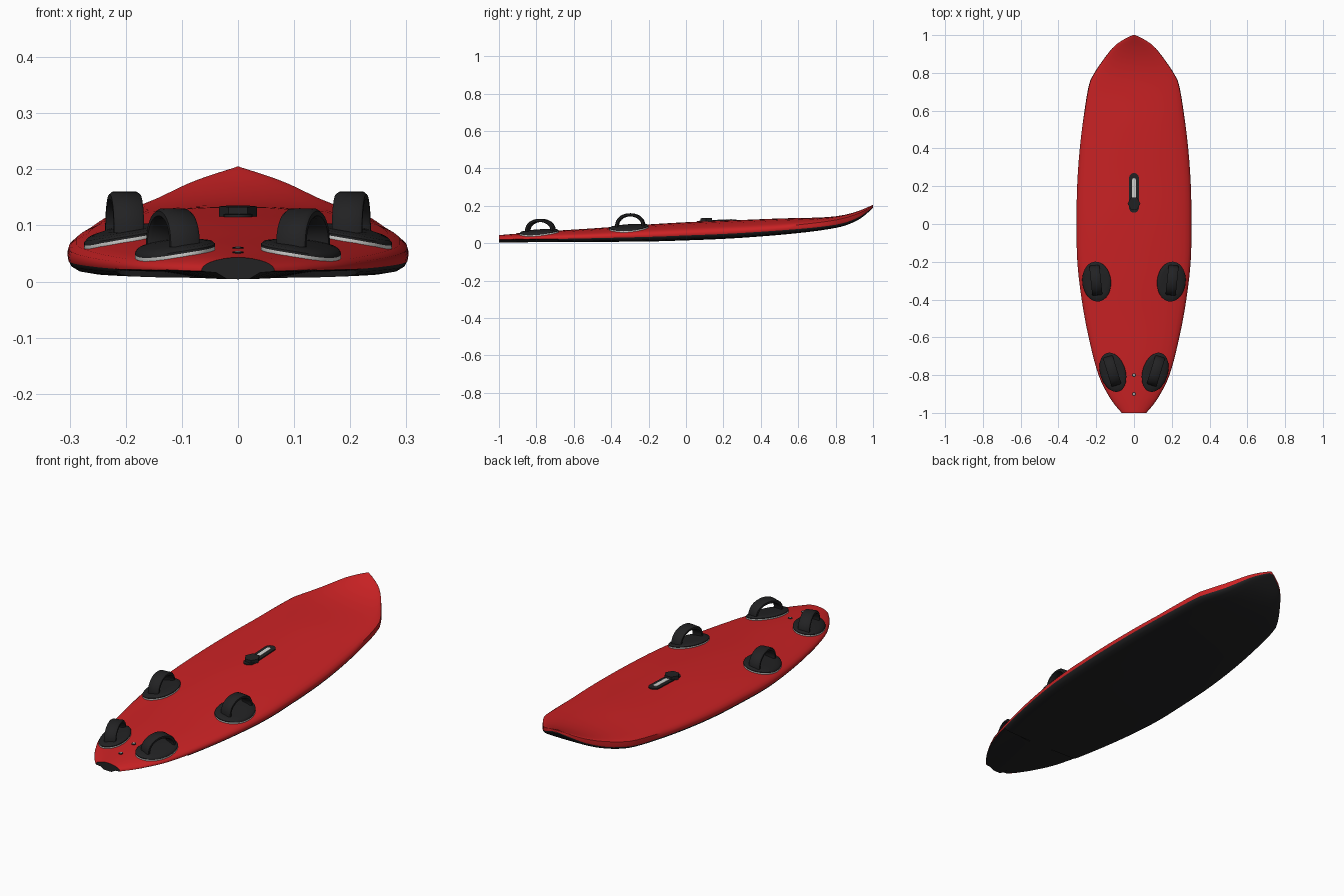
import bpy, bmesh, math
from mathutils import Vector
from mathutils.bvhtree import BVHTree

if "Cube" in bpy.data.objects:
    bpy.data.objects.remove(bpy.data.objects["Cube"])


def material(name, rgb):
    m = bpy.data.materials.new(name)
    m.diffuse_color = (*rgb, 1)
    m.use_nodes = True
    m.node_tree.nodes["Principled BSDF"].inputs["Base Color"].default_value = m.diffuse_color
    return m


RED = material("red", (0.60, 0.016, 0.018))
BLACK = material("black", (0.016, 0.016, 0.017))
WHITE = material("white", (0.65, 0.65, 0.63))


def finish(name, bm, mats, angle=40):
    bmesh.ops.recalc_face_normals(bm, faces=bm.faces)
    me = bpy.data.meshes.new(name)
    bm.to_mesh(me)
    bm.free()
    ob = bpy.data.objects.new(name, me)
    bpy.context.collection.objects.link(ob)
    for m in mats:
        me.materials.append(m)
    bpy.ops.object.select_all(action='DESELECT')
    ob.select_set(True)
    bpy.context.view_layer.objects.active = ob
    bpy.ops.object.shade_smooth_by_angle(angle=math.radians(angle))
    return ob


def curve(points, t):
    """Smooth curve value at t through (t, value) points."""
    n = len(points)

    def slope(i):
        a, b = points[max(i - 1, 0)], points[min(i + 1, n - 1)]
        return (b[1] - a[1]) / (b[0] - a[0])
    for i in range(n - 1):
        (t0, v0), (t1, v1) = points[i], points[i + 1]
        if t <= t1 or i == n - 2:
            h = t1 - t0
            u = (t - t0) / h
            return ((2*u**3 - 3*u*u + 1) * v0 + (u**3 - 2*u*u + u) * h * slope(i)
                    + (3*u*u - 2*u**3) * v1 + (u**3 - u*u) * h * slope(i + 1))


# Board outline, deck height and bottom height along the length
WIDTH = [(-1, .065), (-.96, .10), (-.9, .14), (-.8, .188), (-.6, .24), (-.4, .277),
         (-.2, .300), (0, .304), (.2, .301), (.4, .287), (.6, .262), (.75, .235),
         (.8, .21), (.9, .14), (.95, .095), (.985, .04), (1, .006)]
DECK = [(-1, .043), (-.75, .063), (-.5, .079), (-.25, .097), (0, .112), (.25, .122),
        (.5, .132), (.75, .139), (.85, .152), (.93, .175), (1, .205)]
BOTTOM = [(-1, .004), (-.5, .007), (-.2, .009), (0, .015), (.2, .023), (.4, .036),
          (.6, .054), (.75, .073), (.85, .094), (.93, .13), (.98, .17), (1, .19)]
# Half section: fraction of width, fraction of thickness
SECTION = [(0, 0), (.3, .01), (.6, .02), (.85, .05), (.94, .10), (.98, .18), (.995, .27),
           (1, .37), (.99, .48), (.95, .59), (.88, .68), (.76, .78), (.6, .87),
           (.4, .94), (.2, .985), (0, 1)]
BLACK_TO = 6   # section steps coloured black
CUT_Y = -.68   # start of the tail cutouts

# Hull
bm = bmesh.new()
stations = sorted([-1 + i * .04 for i in range(46)] +
                  [CUT_Y - .004, CUT_Y + .001, .83, .86, .885, .91, .93, .95, .965, .98, .992, 1])
rings = []
for y in stations:
    w, zt, zb = curve(WIDTH, y), curve(DECK, y), curve(BOTTOM, y)
    nose = min(1, max(0, (y - .5) / .35))
    half = []
    for i, (fx, fz) in enumerate(SECTION):
        if i > 7:
            fz += nose * .45 * (1 - fz)          # flatter deck near the nose
        z = zb + (zt - zb) * fz
        if y < CUT_Y and 2 <= i <= 6:            # raised tail cutouts
            z = max(z, zb + .010 + .001 * i)
        half.append((fx * w, z))
    pts = half + [(-x, z) for x, z in reversed(half[1:-1])]
    rings.append([bm.verts.new((x, y, z)) for x, z in pts])
count, last = len(rings[0]), len(SECTION) - 1
for a, b in zip(rings, rings[1:]):
    for i in range(count):
        j = (i + 1) % count
        f = bm.faces.new((a[i], a[j], b[j], b[i]))
        f.material_index = 1 if i < BLACK_TO or i >= count - BLACK_TO else 0
bm.faces.new(rings[0]).material_index = 1        # tail end
bm.faces.new(rings[-1]).material_index = 0
bmesh.ops.recalc_face_normals(bm, faces=bm.faces)
tree = BVHTree.FromBMesh(bm)
finish("board_hull", bm, [RED, BLACK])


def deck(x, y):
    hit = tree.ray_cast(Vector((x, y, 1)), Vector((0, 0, -1)))[0]
    return hit.z if hit else .04


def disc(name, mat, cx, cy, rx, ry, angle, layers, sides=32):
    """Oval plate following the deck; layers are (radius factor, height)."""
    bm = bmesh.new()
    ca, sa = math.cos(angle), math.sin(angle)
    loops = []
    for r, h in layers:
        loop = []
        for k in range(sides):
            t = 2 * math.pi * k / sides
            u, v = rx * r * math.cos(t), ry * r * math.sin(t)
            x, y = cx + u * ca - v * sa, cy + u * sa + v * ca
            loop.append(bm.verts.new((x, y, deck(x, y) + h)))
        loops.append(loop)
    for a, b in zip(loops, loops[1:]):
        for k in range(sides):
            m = (k + 1) % sides
            bm.faces.new((a[k], a[m], b[m], b[k]))
    bm.faces.new(loops[-1])
    return finish(name, bm, [mat])


def strap(name, cx, cy, angle, base, top):
    """Arched foot strap with rounded edges."""
    bm = bmesh.new()
    ca, sa = math.cos(angle), math.sin(angle)
    half_w, thick, length = .027, .017, .08
    section = [(-1, .25), (-.8, 0), (.8, 0), (1, .25), (1, .75), (.8, 1), (-.8, 1), (-1, .75)]
    loops, steps = [], 24
    for k in range(steps + 1):
        t = math.pi * k / steps
        loop = []
        for s, d in section:
            u = s * half_w
            v = (length - thick * d) * math.cos(t)
            z = base + (top - base - thick * d) * math.sin(t) ** .85
            loop.append(bm.verts.new((cx + u * ca - v * sa, cy + u * sa + v * ca, z)))
        loops.append(loop)
    n = len(section)
    for a, b in zip(loops, loops[1:]):
        for i in range(n):
            bm.faces.new((a[i], a[(i + 1) % n], b[(i + 1) % n], b[i]))
    bm.faces.new(loops[0])
    bm.faces.new(loops[-1])
    finish(name, bm, [BLACK])


# Foot pads and straps, mirrored left and right
for side, label in ((-1, "left"), (1, "right")):
    for place, x, y, rx, ry, lean, top in (("front", .198, -.305, .076, .106, 6, .160),
                                           ("rear", .112, -.785, .067, .107, 17, .130)):
        a = -side * math.radians(lean)
        cx = side * x
        disc(f"{place}_{label}_pad_base", WHITE, cx, y, rx, ry, a,
             [(.98, -.004), (1, .0), (1, .006), (.9, .007)])
        disc(f"{place}_{label}_pad", BLACK, cx, y, rx, ry, a,
             [(.97, .005), (1, .006), (1, .010), (.94, .014), (.75, .016), (.45, .017), (.1, .017)])
        strap(f"{place}_{label}_strap", cx + side * .004, y + .007, a, deck(cx, y) + .008, top)

# Mast track: plate, light slot and raised hexagonal foot
def prism(name, mat, pts, z0, z1):
    bm = bmesh.new()
    low = [bm.verts.new((x, y, deck(x, y) + z0)) for x, y in pts]
    high = [bm.verts.new((x, y, deck(x, y) + z1)) for x, y in pts]
    for i in range(len(pts)):
        j = (i + 1) % len(pts)
        bm.faces.new((low[i], low[j], high[j], high[i]))
    bm.faces.new(high)
    bm.faces.new(low)
    finish(name, bm, [mat], 30)


def capsule(cy, r, half, steps=10):
    pts = []
    for sign in (1, -1):
        for k in range(steps + 1):
            t = math.pi * k / steps
            pts.append((sign * r * math.cos(t), cy + sign * (half + r * math.sin(t))))
    return pts


prism("mast_track_plate", BLACK, capsule(.165, .026, .079), -.004, .005)
prism("mast_track_slot", WHITE, capsule(.188, .010, .045), .003, .0065)
hexagon = [(.034 * math.cos(math.radians(60 * k)), .108 + .036 * math.sin(math.radians(60 * k)))
           for k in range(6)]
prism("mast_foot", BLACK, hexagon, -.004, .018)

# Tail screw inserts
for i, y in enumerate((-.8, -.9)):
    disc(f"screw_ring_{i + 1}", BLACK, 0, y, .010, .010, 0, [(1, -.002), (1, .002), (.3, .002)], 16)
    disc(f"screw_{i + 1}", WHITE, 0, y, .005, .005, 0, [(1, .001), (1, .003), (.3, .003)], 12)
